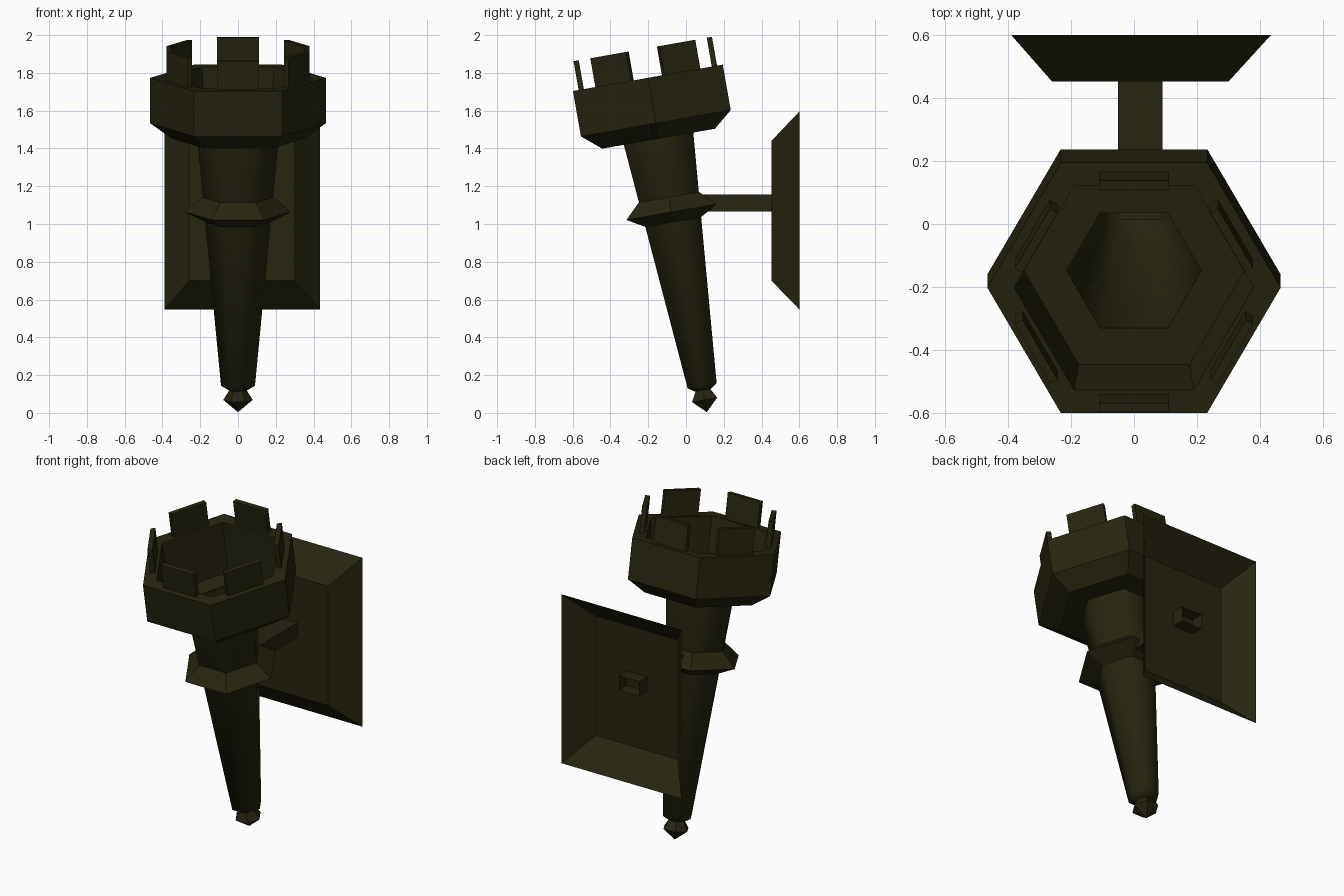
import bpy, bmesh, math
from mathutils import Matrix

if "Cube" in bpy.data.objects:
    bpy.data.objects.remove(bpy.data.objects["Cube"])

iron = bpy.data.materials.new("dark_iron")
iron.diffuse_color = (0.020, 0.018, 0.005, 1)
iron.use_nodes = True
iron.node_tree.nodes["Principled BSDF"].inputs["Base Color"].default_value = iron.diffuse_color

# the torch leans forward 10 degrees, pivoting about its tip
TILT = Matrix.Translation((0, 0.11, 0.004)) @ Matrix.Rotation(math.radians(10), 4, 'X')


def finish(name, bm, matrix=Matrix(), smooth=None, recalc=True):
    if recalc:
        bmesh.ops.recalc_face_normals(bm, faces=bm.faces)
    bm.transform(matrix)
    me = bpy.data.meshes.new(name)
    bm.to_mesh(me)
    bm.free()
    me.materials.append(iron)
    ob = bpy.data.objects.new(name, me)
    bpy.context.collection.objects.link(ob)
    if smooth:
        bpy.ops.object.select_all(action='DESELECT')
        ob.select_set(True)
        bpy.context.view_layer.objects.active = ob
        bpy.ops.object.shade_smooth_by_angle(angle=math.radians(smooth))
    return ob


def hex_lathe(name, profile, smooth=None):
    """Six-sided turned part; profile is (radius, height), bottom/outside first."""
    bm = bmesh.new()
    rings = []
    for r, t in profile:
        if r == 0:
            rings.append([bm.verts.new((0, 0, t))] * 6)
        else:
            rings.append([bm.verts.new((r * math.cos(k * math.pi / 3),
                                        r * math.sin(k * math.pi / 3), t)) for k in range(6)])
    for a, b in zip(rings, rings[1:]):
        for k in range(6):
            j = (k + 1) % 6
            bm.faces.new(list(dict.fromkeys((a[k], a[j], b[j], b[k]))))
    return finish(name, bm, TILT, smooth, recalc=False)


# torch body
hex_lathe("tip_finial", [(0, 0), (0.078, 0.066), (0.04, 0.127)])
hex_lathe("shaft", [(0, 0.118), (0.05, 0.118), (0.09, 0.142), (0.216, 1.475)], smooth=62)
hex_lathe("collar", [(0.173, 1.022), (0.28, 1.076), (0.187, 1.155)])
hex_lathe("cup", [(0.216, 1.47), (0.35, 1.47), (0.465, 1.553), (0.465, 1.797),
                  (0.38, 1.797), (0.35, 1.48), (0.214, 1.48)])

# six merlons standing on the rim flats
for k in range(6):
    bm = bmesh.new()
    bmesh.ops.create_cube(bm, size=1, matrix=Matrix.Translation((0, 0.358, 1.872))
                          @ Matrix.Diagonal((0.222, 0.028, 0.16, 1)))
    finish(f"merlon_{k + 1}", bm, TILT @ Matrix.Rotation(k * math.pi / 3, 4, 'Z'))


def rect(bm, x0, x1, y, z0, z1):
    return [bm.verts.new(p) for p in ((x0, y, z0), (x1, y, z0), (x1, y, z1), (x0, y, z1))]


def rect_loft(name, a, b, cap):
    bm = bmesh.new()
    ra, rb = rect(bm, *a), rect(bm, *b)
    for k in range(4):
        j = (k + 1) % 4
        bm.faces.new((ra[k], rb[k], rb[j], ra[j]))
    if cap:
        bm.faces.new(ra)
    return finish(name, bm, recalc=False)


# hollow wall plate and open bracket tube
rect_loft("wall_plate", (-0.26, 0.30, 0.452, 0.70, 1.44), (-0.39, 0.435, 0.60, 0.548, 1.595), True)
rect_loft("bracket_bar", (-0.05, 0.09, 0.015, 1.066, 1.156), (-0.05, 0.09, 0.53, 1.066, 1.156), False)
